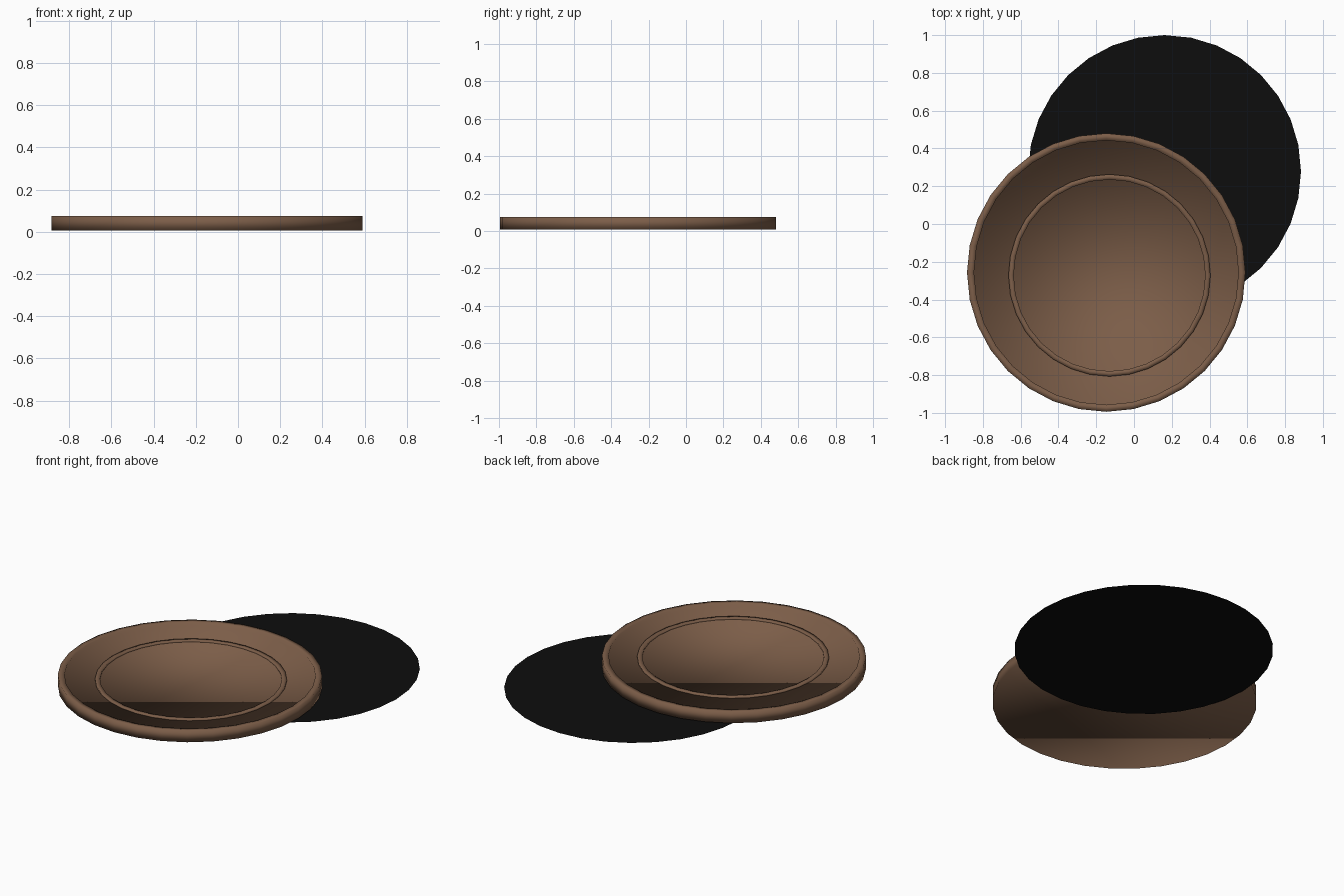
import bpy, bmesh
from math import cos, sin, tau

if "Cube" in bpy.data.objects:
    bpy.data.objects.remove(bpy.data.objects["Cube"])

SIDES = 32


def material(name, color):
    m = bpy.data.materials.new(name)
    m.diffuse_color = (*color, 1)
    m.use_nodes = True
    m.node_tree.nodes["Principled BSDF"].inputs["Base Color"].default_value = m.diffuse_color
    return m


def lathe(name, profile, center, mat, closed=False):
    """Spin (radius, z) points round z; open profiles get flat n-gon caps."""
    bm = bmesh.new()
    rings = [[bm.verts.new((r * cos(tau * i / SIDES), r * sin(tau * i / SIDES), z))
              for i in range(SIDES)] for r, z in profile]
    pairs = list(zip(rings, rings[1:]))
    if closed:
        pairs.append((rings[-1], rings[0]))
    else:
        bm.faces.new(rings[-1])
        if len(rings) > 1:
            bm.faces.new(rings[0][::-1])
    for a, b in pairs:
        for i in range(SIDES):
            j = (i + 1) % SIDES
            bm.faces.new((a[i], a[j], b[j], b[i]))
    for f in bm.faces:
        f.smooth = True
    mesh = bpy.data.meshes.new(name)
    bm.to_mesh(mesh)
    bm.free()
    ob = bpy.data.objects.new(name, mesh)
    ob.location = (*center, 0)
    bpy.context.collection.objects.link(ob)
    mesh.materials.append(mat)
    return ob


brown = material("brown", (0.20, 0.11, 0.065))
black = material("black", (0.004, 0.004, 0.004))

# Disc with a raised rim and a shallow recessed floor
lathe("plate", [(0.737, 0.007), (0.737, 0.075), (0.70, 0.075), (0.70, 0.055)],
      (-0.147, -0.257), brown)

# Thin raised ring lying on the floor, slightly off centre
lathe("inner_ring", [(0.535, 0.05), (0.535, 0.063), (0.507, 0.063), (0.507, 0.05)],
      (-0.13, -0.272), brown, closed=True)

# Flat black disc beneath, offset to the back right
lathe("base_disc", [(0.722, 0.0)], (0.162, 0.278), black)
